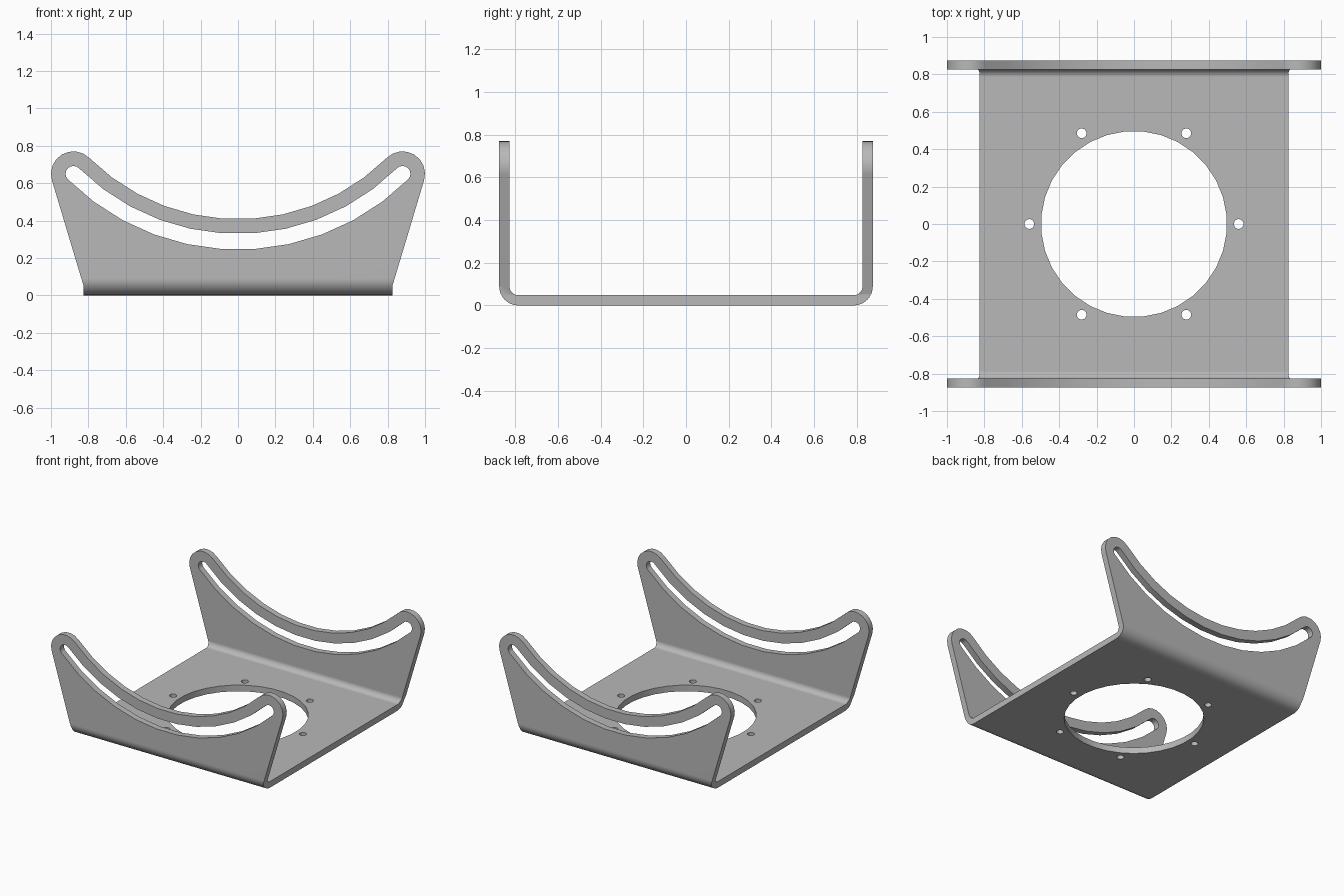
import bpy, bmesh
from math import sin, cos, asin, atan2, pi, radians
from mathutils import Vector

if "Cube" in bpy.data.objects:
    bpy.data.objects.remove(bpy.data.objects["Cube"])

HALF_Y, THICK, BEND = 0.875, 0.048, 0.09      # channel section
ARC_Z, ARC_R = 1.535, 1.248                   # slot centre line
END_X, END_Z = 0.88, 0.65                     # slot end centre
LOBE_R, SLOT_R = 0.12, 0.042
ARC_STEPS = 11

steel = bpy.data.materials.new("steel_grey")
steel.use_nodes = True
grey = (0.48, 0.48, 0.48, 1)
steel.diffuse_color = grey
steel.node_tree.nodes["Principled BSDF"].inputs["Base Color"].default_value = grey


def arc(cx, cy, r, a, b, n):
    """Points along an arc from angle a to angle b."""
    return [(cx + r * cos(a + (b - a) * i / n), cy + r * sin(a + (b - a) * i / n))
            for i in range(n + 1)]


def prism(name, points, place, sweep):
    """Closed profile swept into a solid."""
    bm = bmesh.new()
    face = bm.faces.new([bm.verts.new(place(u, v)) for u, v in points])
    result = bmesh.ops.extrude_face_region(bm, geom=[face])
    moved = [g for g in result["geom"] if isinstance(g, bmesh.types.BMVert)]
    bmesh.ops.translate(bm, verts=moved, vec=Vector(sweep))
    bmesh.ops.recalc_face_normals(bm, faces=bm.faces)
    mesh = bpy.data.meshes.new(name)
    bm.to_mesh(mesh)
    bm.free()
    mesh.materials.append(steel)
    obj = bpy.data.objects.new(name, mesh)
    bpy.context.collection.objects.link(obj)
    return obj


def mirrored(points):
    return points + [(-x, y) for x, y in reversed(points)]


def front(u, v):
    return (u, -1, v)


def flat(u, v):
    return (u, v, -0.1)


def cut(target, cutter, operation):
    """Apply a boolean and discard its cutter."""
    cutter.hide_render = True
    mod = target.modifiers.new("cut", "BOOLEAN")
    mod.object, mod.operation, mod.solver = cutter, operation, "EXACT"
    bpy.context.view_layer.objects.active = target
    bpy.ops.object.modifier_apply(modifier=mod.name)
    bpy.data.objects.remove(cutter)


# Bent sheet: U section swept across the width
bend_y = HALF_Y - BEND
outer = [(HALF_Y, 1)] + arc(bend_y, BEND, BEND, 0, -pi / 2, 8)
inner = arc(bend_y, BEND, BEND - THICK, -pi / 2, 0, 8) + [(HALF_Y - THICK, 1)]
section = mirrored(outer)
section += [(-y, z) for y, z in reversed(inner)] + inner
bracket = prism("bracket", section, lambda u, v: (-1.2, u, v), (2.4, 0, 0))

# Trim to the cradle outline with rounded horns and tapered sides
swing = asin(END_X / ARC_R)
middle = -pi / 2
horn_start = atan2(ARC_Z - END_Z, -END_X)
right = [(0.825, -0.1), (0.825, 0.05), (0.842, 0.105)]
right += arc(END_X, END_Z, LOBE_R, radians(-16.7), horn_start, 8)
cradle = arc(0, ARC_Z, ARC_R - LOBE_R, middle + swing, middle - swing, ARC_STEPS)
outline = right + cradle[1:-1] + [(-x, z) for x, z in reversed(right)]
cut(bracket, prism("outline_cutter", outline, front, (0, 2, 0)), "INTERSECT")

# Curved slot through both walls
low = arc(0, ARC_Z, ARC_R + SLOT_R, middle - swing, middle + swing, ARC_STEPS)
high = arc(0, ARC_Z, ARC_R - SLOT_R, middle + swing, middle - swing, ARC_STEPS)
cap = arc(END_X, END_Z, SLOT_R, horn_start - pi, horn_start, 8)[1:-1]
slot = low + cap + high + [(-x, z) for x, z in reversed(cap)]
cut(bracket, prism("slot_cutter", slot, front, (0, 2, 0)), "DIFFERENCE")

# Centre opening and ring of six screw holes in the base
holes = [(0, 0, 0.497, 32)]
holes += [(0.56 * cos(i * pi / 3), 0.56 * sin(i * pi / 3), 0.026, 16) for i in range(6)]
for x, y, r, n in holes:
    ring = arc(x, y, r, pi / n, 2 * pi + pi / n, n)[:-1]
    cut(bracket, prism("hole_cutter", ring, flat, (0, 0, 0.3)), "DIFFERENCE")

# Smooth the bends and rounded edges, keeping plates flat
bpy.ops.object.select_all(action="DESELECT")
bracket.select_set(True)
bpy.context.view_layer.objects.active = bracket
bpy.ops.object.shade_smooth_by_angle(angle=radians(30))
weighted = bracket.modifiers.new("flat_plates", "WEIGHTED_NORMAL")
weighted.keep_sharp = True
